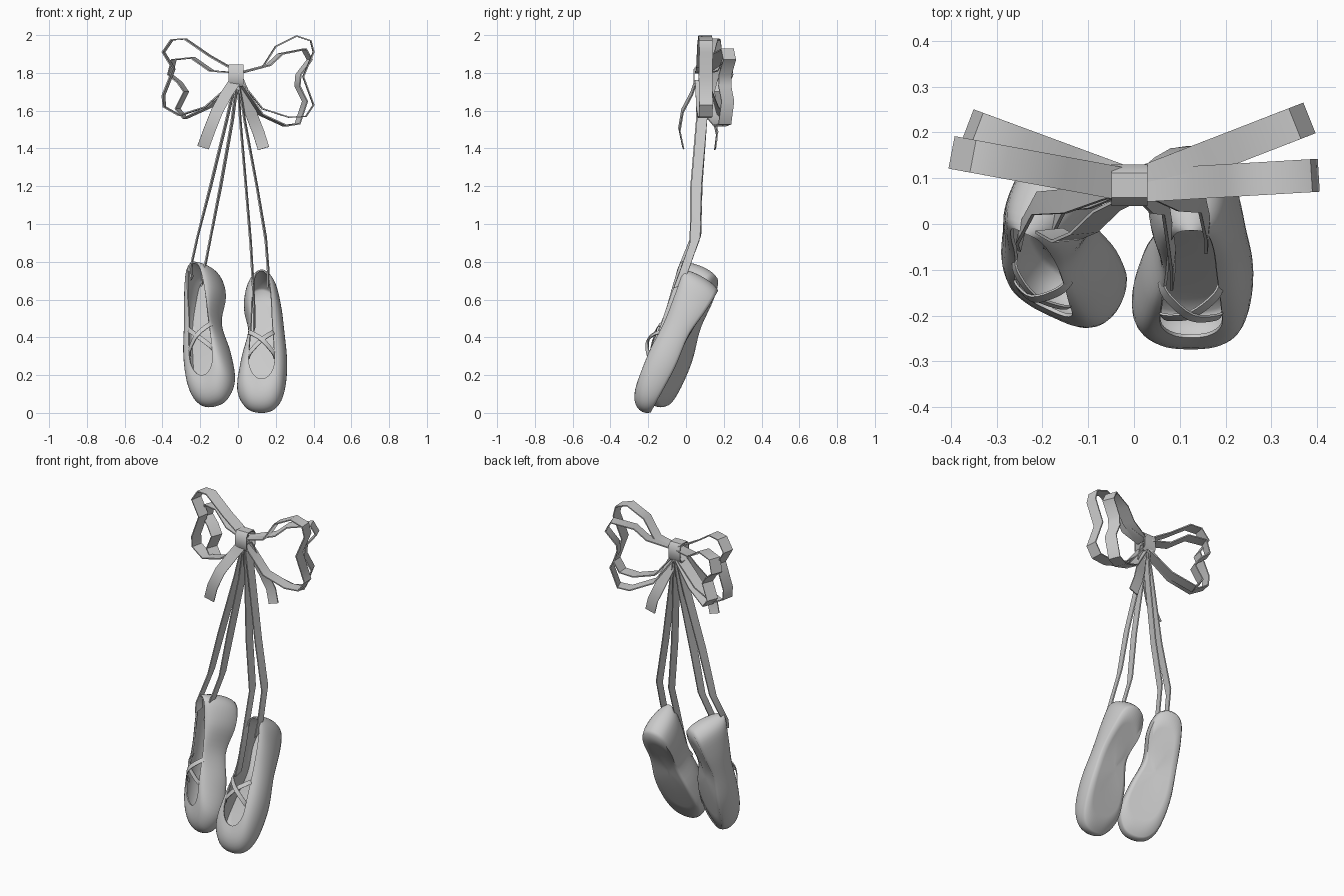
import bpy, bmesh, math
from mathutils import Vector, Matrix

if "Cube" in bpy.data.objects:
    bpy.data.objects.remove(bpy.data.objects["Cube"])

V = Vector


def spline(pts, n, closed=False):
    """Catmull-Rom curve through pts, n samples per span."""
    pts = [V(p) for p in pts]
    m, out = len(pts), []
    get = (lambda i: pts[i % m]) if closed else (lambda i: pts[min(max(i, 0), m - 1)])
    for i in range(m if closed else m - 1):
        a, b, c, d = get(i - 1), get(i), get(i + 1), get(i + 2)
        for k in range(n):
            t = k / n
            out.append(0.5 * (2 * b + (c - a) * t + (2 * a - 5 * b + 4 * c - d) * t * t
                              + (3 * b - a - 3 * c + d) * t ** 3))
    return out if closed else out + [pts[-1]]


def make(name, verts, faces, thick, angle, offset=0.0):
    me = bpy.data.meshes.new(name)
    me.from_pydata([tuple(v) for v in verts], [], faces)
    ob = bpy.data.objects.new(name, me)
    bpy.context.collection.objects.link(ob)
    mod = ob.modifiers.new("thickness", 'SOLIDIFY')
    mod.thickness, mod.offset = thick, offset
    bpy.ops.object.select_all(action='DESELECT')
    ob.select_set(True)
    bpy.context.view_layer.objects.active = ob
    bpy.ops.object.modifier_apply(modifier=mod.name)
    bpy.ops.object.shade_smooth_by_angle(angle=math.radians(angle))
    return ob


def ribbon(name, pts, across, width, closed=False, thick=0.007, angle=50):
    """Flat strip along pts; across is one direction or one per point."""
    dirs = across if isinstance(across, list) else [across] * len(pts)
    verts = []
    for p, d in zip(pts, dirs):
        h = V(d).normalized() * width / 2
        verts += [V(p) - h, V(p) + h]
    n = len(pts)
    faces = [(2 * i, 2 * i + 1, (2 * i + 3) % (2 * n), (2 * i + 2) % (2 * n))
             for i in range(n if closed else n - 1)]
    return make(name, verts, faces, thick, angle)


# ---- shoe in local space: x = outer side, y = toe to heel, z = away from sole
OUTLINE = [(0, -.028, 0), (.075, -.002, 0), (.12, .085, 0), (.137, .25, 0), (.122, .44, 0),
           (.103, .6, 0), (.07, .715, 0), (0, .752, 0), (-.07, .715, 0), (-.095, .6, 0),
           (-.07, .44, 0), (-.11, .27, 0), (-.13, .1, 0), (-.08, -.002, 0)]
RIM_HALF = [(.04, .14, .145), (.066, .2, .155), (.066, .3, .165), (.057, .45, .17),
            (.05, .6, .19), (.034, .71, .208)]
RIM = [(0, .12, .14)] + RIM_HALF + [(0, .74, .216)] + [(-x, y, z) for x, y, z in RIM_HALF[::-1]]


def shoe(side, mat, mirrored):
    outline, rim = spline(OUTLINE, 5, True), spline(RIM, 5, True)
    n, loops = len(rim), []

    def scaled(p, s, z=0.0):
        q = V((p.x * s, .37 + (p.y - .37) * (1 - (1 - s) * (.6 if s > .8 else 1)), z))
        q.z += .022 * math.exp(-((q.y - .45) / .13) ** 2) * (z == 0)
        return q
    # sole rings
    for s in (.1, .4, .7, .91):
        loops.append([scaled(p, s) for p in outline])
    # sides curl from the sole edge up and in to the rim
    steps = 11
    for k in range(1, steps + 1):
        t = k / steps
        ring = []
        for o, r in zip(outline, rim):
            a = scaled(o, .91)
            b, c = scaled(o, 1.09, r.z * .3), scaled(o, .98, r.z * .95)
            ring.append(a * (1 - t) ** 3 + b * 3 * t * (1 - t) ** 2
                        + c * 3 * t * t * (1 - t) + r * t ** 3)
        loops.append(ring)
    verts = [mat @ p for ring in loops for p in ring]
    faces = [tuple(reversed(range(n)))]
    for j in range(len(loops) - 1):
        for i in range(n):
            i2 = (i + 1) % n
            faces.append((j * n + i, j * n + i2, (j + 1) * n + i2, (j + 1) * n + i))
    if mirrored:
        faces = [f[::-1] for f in faces]
    make(side + "_shoe", verts, faces, .008, 75, -1)
    # crossed elastic straps over the opening
    for tag, s, lift in (("a", 1, .026), ("b", -1, .032)):
        path = spline([(-.07 * s, .25, .145), (-.056 * s, .27, .172), (0, .325, .17 + lift),
                       (.053 * s, .375, .178), (.067 * s, .395, .15)], 4)
        across = mat.to_3x3() @ V((-.35 * s, 1, 0))
        ribbon(side + "_strap_" + tag, [mat @ p for p in path], across, .026, thick=.005, angle=40)


def frame(origin, tilt, roll, lean, mirrored):
    c, s = math.cos(math.radians(tilt)), math.sin(math.radians(tilt))
    a = math.radians(roll)
    x, w0, along = V((1, 0, 0)), V((0, -c, s)), V((0, s, c))
    up = w0 * math.cos(a) - x * math.sin(a)
    v = (x * math.cos(a) + w0 * math.sin(a)) * (-1 if mirrored else 1)
    m = Matrix.Rotation(math.radians(lean), 4, 'Y') @ Matrix((v, along, up)).transposed().to_4x4()
    m.translation = V(origin)
    return m


shoe("right", frame((.125, -.184, .008), 29, 0, 0, False), False)
shoe("left", frame((-.117, -.117, .045), 22, 26, -2.2, True), True)

# ---- bow loops: (x, z) outlines, sweeping backwards as they go out
BOW = {
    "right_front": (.06, [(.01, 1.8), (.13, 1.83), (.2, 1.94), (.31, 1.995), (.385, 1.97), (.4, 1.91),
                          (.345, 1.78), (.4, 1.63), (.36, 1.57), (.27, 1.565), (.13, 1.61), (.01, 1.76)]),
    "right_back": (.4, [(.01, 1.8), (.16, 1.84), (.225, 1.9), (.35, 1.925), (.38, 1.87), (.32, 1.79),
                        (.315, 1.73), (.355, 1.65), (.315, 1.53), (.25, 1.52), (.12, 1.58), (.01, 1.74)]),
    "left_front": (.19, [(-.01, 1.81), (-.15, 1.89), (-.28, 1.98), (-.35, 1.975), (-.395, 1.91),
                         (-.34, 1.82), (-.395, 1.68), (-.39, 1.62), (-.31, 1.575), (-.17, 1.62), (-.01, 1.76)]),
    "left_back": (.38, [(-.01, 1.8), (-.14, 1.81), (-.24, 1.88), (-.34, 1.87), (-.36, 1.79), (-.31, 1.75),
                        (-.275, 1.7), (-.32, 1.61), (-.28, 1.56), (-.15, 1.62), (-.01, 1.75)]),
}
for tag, (k, pts) in BOW.items():
    sgn = 1 if "right" in tag else -1
    ribbon("bow_loop_" + tag, [(x, .083 + k * abs(x) * .97, z) for x, z in pts], (-k * sgn, 1, 0), .072)

# knot wrapped round the middle
ribbon("bow_knot", [(-.01, .085 + .042 * y, 1.785 + .055 * z) for y, z in
                    ((-1, -.6), (-.6, -1), (.6, -1), (1, -.6), (1, .6), (.6, 1), (-.6, 1), (-1, .6))],
       (1, 0, 0), .078, closed=True)

# loose ribbon tails
ribbon("left_tail", [(-.02, .05, 1.75), (-.06, .03, 1.69), (-.11, -.018, 1.6), (-.15, -.035, 1.5),
                     (-.185, -.015, 1.405)], (1, .1, -.3), .063)
ribbon("right_tail", [(0, .09, 1.76), (.035, .11, 1.68), (.075, .145, 1.57), (.11, .165, 1.48),
                      (.135, .155, 1.4)], (1, .1, .3), .062)

# long ribbons from the knot down into each shoe
CORDS = {
    "left_outer": [(-.015, .09, 1.75), (-.06, .08, 1.55), (-.145, .05, 1.2), (-.215, .045, .93),
                   (-.25, -.02, .77), (-.245, -.035, .71)],
    "left_inner": [(-.005, .095, 1.75), (-.03, .085, 1.55), (-.092, .06, 1.2), (-.145, .055, .93),
                   (-.178, -.01, .76), (-.19, -.03, .68)],
    "right_inner": [(0, .085, 1.75), (.012, .08, 1.55), (.042, .05, 1.2), (.067, .045, .9),
                    (.077, -.02, .73), (.085, -.08, .56), (.085, -.12, .44)],
    "right_outer": [(.005, .09, 1.75), (.035, .085, 1.55), (.1, .055, 1.2), (.147, .05, .92),
                    (.16, -.01, .75), (.16, -.04, .67)],
}
for tag, pts in CORDS.items():
    twist = .22 if "left" in tag else .12
    across = [(twist, 1, .1 if i < 3 else .4) for i in range(len(pts))]
    ribbon("hanging_ribbon_" + tag, pts, across, .055)
